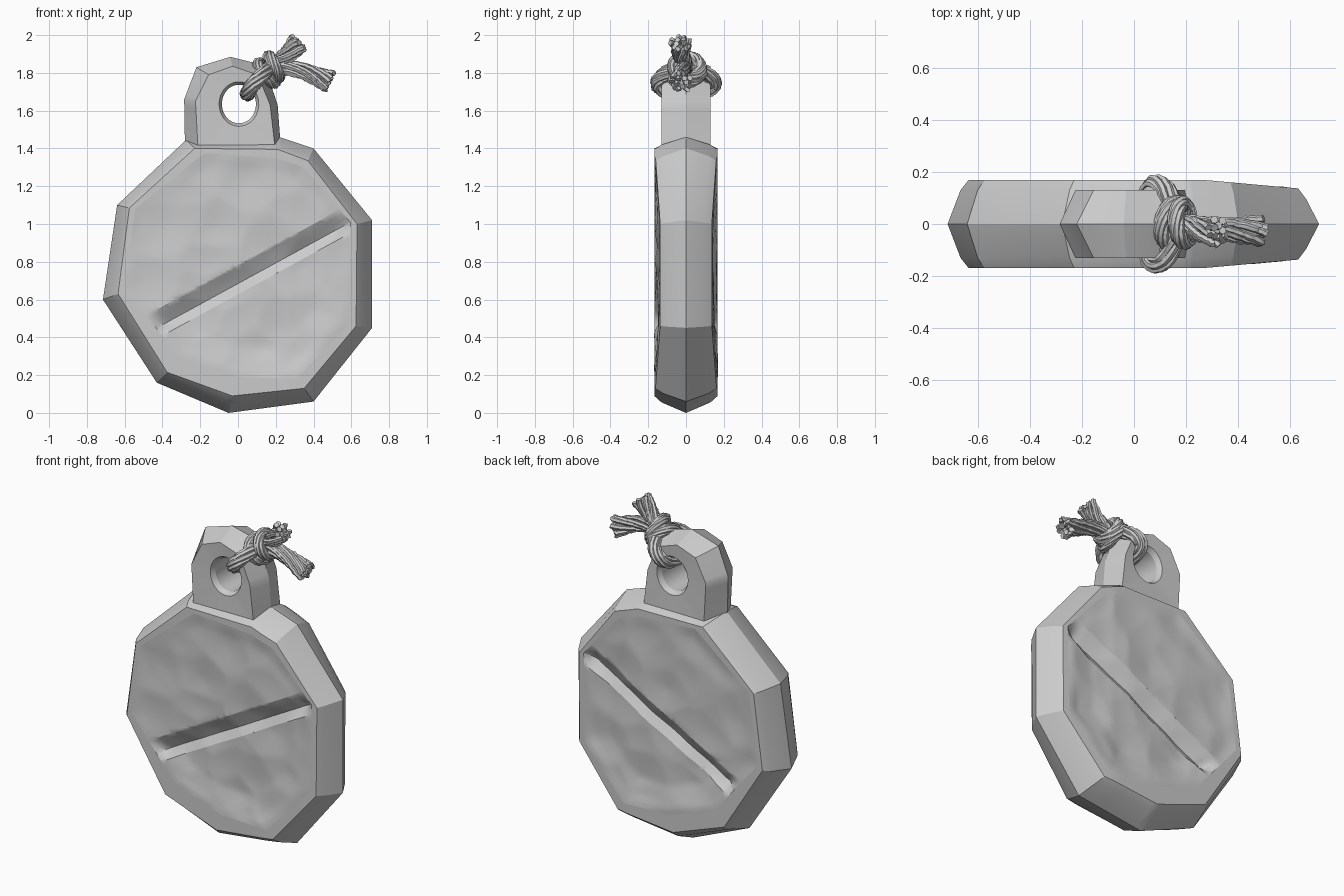
import bpy, bmesh, math, random
from mathutils import Vector, noise

if "Cube" in bpy.data.objects:
    bpy.data.objects.remove(bpy.data.objects["Cube"])

random.seed(4)


def finish(bm, name, angle=25):
    bmesh.ops.remove_doubles(bm, verts=bm.verts, dist=0.0005)
    bmesh.ops.recalc_face_normals(bm, faces=bm.faces)
    me = bpy.data.meshes.new(name)
    bm.to_mesh(me)
    bm.free()
    ob = bpy.data.objects.new(name, me)
    bpy.context.collection.objects.link(ob)
    bpy.ops.object.select_all(action='DESELECT')
    ob.select_set(True)
    bpy.context.view_layer.objects.active = ob
    bpy.ops.object.shade_smooth_by_angle(angle=math.radians(angle))
    return ob


def split(poly, k):
    """Closed outline with every edge divided into k pieces."""
    out = []
    for i, a in enumerate(poly):
        b = poly[(i + 1) % len(poly)]
        out += [(a[0] + (b[0] - a[0]) * j / k, a[1] + (b[1] - a[1]) * j / k) for j in range(k)]
    return out


def bridge(bm, rings):
    """Join successive equal-length rings of points with quads."""
    vs = [[bm.verts.new(p) for p in r] for r in rings]
    n = len(vs[0])
    for a, b in zip(vs, vs[1:]):
        for i in range(n):
            bm.faces.new((a[i], a[(i + 1) % n], b[(i + 1) % n], b[i]))
    return vs


# Stone body outlines: outer ridge, bevel edge, edge of the carved face
ridge = [(-.05, 0), (-.43, .16), (-.715, .60), (-.64, 1.10), (-.275, 1.445),
         (.22, 1.46), (.40, 1.40), (.71, 1.02), (.71, .45), (.40, .06)]
rim = [(-.03, .09), (-.375, .215), (-.635, .63), (-.575, 1.085), (-.23, 1.40),
       (.21, 1.395), (.37, 1.335), (.63, 1.0), (.625, .46), (.35, .13)]
dish = [(0, .19), (-.31, .30), (-.60, .65), (-.545, 1.08), (-.18, 1.375),
        (.20, 1.35), (.345, 1.30), (.595, 1.01), (.585, .47), (.31, .18)]
K = 12


def face_y(x):
    return 0.168 - 0.09 * max(0, x - 0.28)


def ring(poly, side, bulge=0.0):
    return [(x, side * (face_y(x) + bulge), z) for x, z in split(poly, K)]


# Bevelled rim all the way round, front and back
mid = [(a[0] * .38 + b[0] * .62, a[1] * .38 + b[1] * .62) for a, b in zip(ridge, rim)]
bm = bmesh.new()
bridge(bm, [ring(dish, -1), ring(rim, -1), ring(mid, -1, -.038),
            [(x, 0, z) for x, z in split(ridge, K)],
            ring(mid, 1, -.038), ring(rim, 1), ring(dish, 1)])
finish(bm, "stone_rim")

# Carved hammered faces with a diagonal groove; y first holds the edge-to-centre fraction
g0, g1 = Vector((-.475, .425)), Vector((.6, 1.012))
gd = (g1 - g0).normalized()
gn = Vector((-gd.y, gd.x))
UP, LOW = 0.085, 0.05


def carved_face(name, side):
    bm = bmesh.new()
    c, levels = (0.02, .74), 26
    edge = split(dish, K)
    rings = [[(x + (c[0] - x) * t, t, z + (c[1] - z) * t) for x, z in edge]
             for t in [i / levels for i in range(levels)]]
    last = bridge(bm, rings)[-1]
    pole = bm.verts.new((c[0], 1, c[1]))
    for i in range(len(last)):
        bm.faces.new((last[i], last[(i + 1) % len(last)], pole))
    for off in (0, UP, -LOW):
        p = g0 + gn * off
        bmesh.ops.bisect_plane(bm, geom=bm.verts[:] + bm.edges[:] + bm.faces[:], dist=1e-5,
                               plane_co=(p.x, 0, p.y), plane_no=(gn.x, 0, gn.y))
    for v in bm.verts:
        t = v.co.y
        s = (Vector((v.co.x, v.co.z)) - g0).dot(gn)
        fade = min(1, t / .10)
        if s >= 0:
            d = .008 + .05 * max(0, 1 - s / UP)
        else:
            d = .026 * min(1, t / .3, -s / LOW) + .058 * max(0, 1 + s / LOW)
        dents = noise.voronoi(Vector((v.co.x * 4.5, side * 3, v.co.z * 4.5)))[0][0]
        d += .022 * (0.45 - min(dents, .8))
        v.co.y = side * (face_y(v.co.x) - d * fade)
    finish(bm, name, 30)


carved_face("front_face", -1)
carved_face("back_face", 1)

# Hanging lug with an oval hole
lug_ridge = [(-.28, 1.36), (-.285, 1.66), (-.22, 1.83), (-.04, 1.885),
             (.14, 1.84), (.21, 1.63), (.23, 1.36)]
lug_front = [(-.21, 1.37), (-.225, 1.65), (-.155, 1.79), (-.03, 1.835),
             (.105, 1.79), (.17, 1.63), (.20, 1.37)]
hc = (.005, 1.635)


def lug_ring(poly, y):
    return [(x, y, z) for x, z in split(poly, 8)]


def hole_ring(rx, rz, y):
    return [(hc[0] + rx * math.cos(a), y, hc[1] + rz * math.sin(a)) for a in
            [math.atan2(z - hc[1], x - hc[0]) for x, z in split(lug_front, 8)]]


bm = bmesh.new()
bridge(bm, [lug_ring(lug_ridge, 0), lug_ring(lug_front, -.13), hole_ring(.105, .118, -.125),
            hole_ring(.09, .102, -.095), hole_ring(.09, .102, .095),
            hole_ring(.105, .118, .125), lug_ring(lug_front, .13), lug_ring(lug_ridge, 0)])
finish(bm, "hanging_lug")


# Rope made of twisted strands along a smooth path
def sample(pts, n, closed):
    pts = [Vector(p) for p in pts]
    m = len(pts)
    get = (lambda i: pts[i % m]) if closed else (lambda i: pts[max(0, min(m - 1, i))])
    out = []
    for i in range(m if closed else m - 1):
        p0, p1, p2, p3 = (get(i + j) for j in (-1, 0, 1, 2))
        for j in range(n):
            t = j / n
            out.append(.5 * (2 * p1 + (p2 - p0) * t + (2 * p0 - 5 * p1 + 4 * p2 - p3) * t * t
                             + (3 * p1 - p0 - 3 * p2 + p3) * t ** 3))
    return out if closed else out + [pts[-1]]


def rope(name, pts, radius, strand, count=7, twist=1.0, closed=False, flare=0.0, axis=(0, 1, 0)):
    path = sample(pts, 8, closed)
    n = len(path)
    cu = bpy.data.curves.new(name, 'CURVE')
    cu.dimensions = '3D'
    cu.bevel_depth = strand
    cu.bevel_resolution = 1
    cu.use_fill_caps = True
    for k in range(count):
        sp = cu.splines.new('POLY')
        length = n if closed or not flare else n - random.choice((0, 0, 1))
        sp.points.add(length - 1)
        sp.use_cyclic_u = closed
        for i in range(length):
            a = path[(i - 1) % n] if closed else path[max(0, i - 1)]
            b = path[(i + 1) % n] if closed else path[min(n - 1, i + 1)]
            t = (b - a).normalized()
            u = Vector(axis).cross(t).normalized()
            w = t.cross(u)
            f = i / (n if closed else n - 1)
            r = radius * (1 + flare * f ** 3)
            r *= (1 if k % 3 or not flare else .5) + random.uniform(-.08, .08)
            ang = 2 * math.pi * (k / count + twist * f)
            p = path[i] + (u * math.cos(ang) + w * math.sin(ang)) * r
            sp.points[i].co = (*p, 1)
            sp.points[i].radius = 1 + .25 * flare * f ** 3
    ob = bpy.data.objects.new(name, cu)
    bpy.context.collection.objects.link(ob)
    bpy.ops.object.select_all(action='DESELECT')
    ob.select_set(True)
    bpy.context.view_layer.objects.active = ob
    bpy.ops.object.convert(target='MESH')
    bpy.ops.object.shade_smooth_by_angle(angle=math.radians(50))


# Loop through the hole and over the corner of the lug
half = [(.055, -.10, 1.70), (.075, -.148, 1.735), (.115, -.135, 1.775), (.15, -.07, 1.81)]
loop = [(.05, 0, 1.69)] + half + [(.17, 0, 1.825)] + [(x, -y, z) for x, y, z in half[::-1]]
rope("rope_loop", loop, .026, .015, twist=1, closed=True, axis=(.7, 0, -.7))

# Knot: turns wrapped around the loop ends
d = Vector((.76, 0, .65))
side = Vector((-.65, 0, .76))
for i, (off, size) in enumerate(((-.025, 1.0), (.025, .92))):
    c = Vector((.17, .005, 1.815)) + d * off
    turn = [c + side * .065 * size * math.cos(a) + Vector((0, .078 * size * math.sin(a), 0))
            + d * .018 * math.sin(a + i * 2) for a in [math.pi * j / 4 for j in range(8)]]
    rope(f"knot_turn_{i + 1}", turn, .02, .014, twist=1, closed=True, axis=tuple(d))

# Frayed tails
rope("rope_tail_upper", [(.15, 0, 1.81), (.21, -.01, 1.855), (.265, -.025, 1.90), (.325, -.03, 1.963)],
     .03, .013, count=14, twist=.4, flare=.7)
rope("rope_tail_lower", [(.15, 0, 1.80), (.24, -.01, 1.825), (.34, -.02, 1.81), (.42, -.025, 1.78), (.487, -.025, 1.75)],
     .03, .013, count=14, twist=.4, flare=.75)
